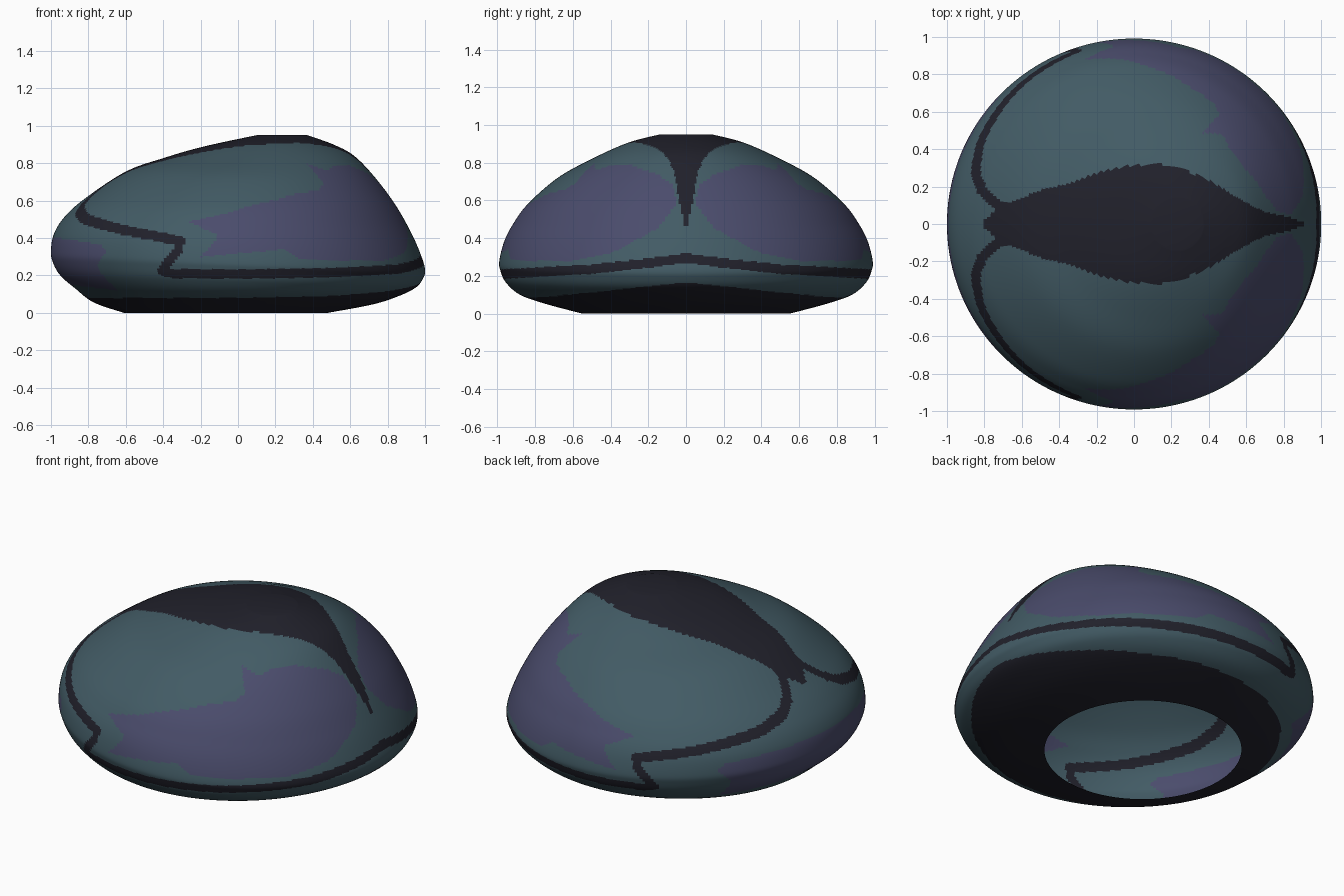
import bpy
import bmesh
from math import atan2, cos, degrees, pi, radians, sin
from mathutils import Vector
from mathutils.geometry import intersect_point_line

SIDES = 400
STEPS = 11

if "Cube" in bpy.data.objects:
    bpy.data.objects.remove(bpy.data.objects["Cube"], do_unlink=True)


def make_material(name, colour):
    mat = bpy.data.materials.new(name)
    mat.use_nodes = True
    mat.diffuse_color = (*colour, 1)
    mat.node_tree.nodes["Principled BSDF"].inputs["Base Color"].default_value = (*colour, 1)
    return mat


materials = [
    make_material("dusky teal", (0.055, 0.105, 0.130)),
    make_material("muted purple", (0.069, 0.072, 0.150)),
    make_material("near black", (0.015, 0.015, 0.024)),
]
TEAL, PURPLE, BLACK = range(3)

# Tilted rings from the open rim to the crown:
# left x, left z, right x, right z, side y, side z
RINGS = [
    (-.61, 0, .48, 0, .55, 0),
    (-.77, .055, .72, .045, .74, .05),
    (-.87, .13, .86, .09, .88, .10),
    (-.95, .20, .95, .135, .955, .165),
    (-.99, .27, .99, .185, .985, .23),
    (-1, .33, 1, .235, .99, .28),
    (-.985, .42, .97, .33, .965, .38),
    (-.93, .51, .92, .44, .92, .47),
    (-.82, .61, .84, .58, .84, .58),
    (-.60, .755, .73, .727, .68, .72),
    (-.39, .83, .62, .84, .50, .82),
    (-.18, .89, .51, .90, .31, .905),
    (.10, .95, .37, .95, .14, .95),
]

# Marking outlines as (degrees round from the back tip, height)
STRIPE = [(0, .295), (11.5, .268), (30, .235), (60, .215), (90, .207), (111, .210),
          (114.5, .222), (109, .335), (108.5, .385), (118, .412), (128.5, .44),
          (141, .475), (152, .505), (162, .55), (167.5, .60), (172, .67)]
SIDE_PATCH = [(3.5, .58), (5, .68), (12, .74), (27, .79), (40, .78), (45, .76), (53, .80),
              (52, .69), (56, .66), (67, .635), (86, .57), (98, .515), (107, .49),
              (97, .42), (97, .39), (101.5, .30), (75, .34), (70.5, .29),
              (57, .28), (38, .28), (24, .32), (9.7, .45)]
FRONT_PATCH = [(135, .33), (138, .365), (150, .385), (165, .40), (185, .41),
               (185, .16), (155, .14), (137, .12), (140, .25)]
# Height of the dark base by angle, and half-width of the ridge by x
BASE = [(0, .165), (12, .145), (30, .115), (55, .09), (90, .08), (170, .08), (180, .12)]
RIDGE = [(-.81, 0), (-.79, .03), (-.765, .04), (-.74, .10), (-.66, .118), (-.5, .18),
         (-.34, .22), (-.18, .28), (-.02, .312), (.14, .32), (.27, .29), (.41, .23),
         (.57, .13), (.70, .064), (.83, .037), (.93, 0)]


def spline(a, b, c, d, t):
    return b + t * (c - a + t * (2 * a - 5 * b + 4 * c - d + t * (3 * (b - c) + d - a))) / 2


def lookup(table, key):
    for (k0, v0), (k1, v1) in zip(table, table[1:]):
        if k0 <= key <= k1:
            return v0 + (v1 - v0) * (key - k0) / (k1 - k0)
    return 0


def inside(outline, px, pz):
    hit = False
    for (ax, az), (bx, bz) in zip(outline, outline[1:] + outline[:1]):
        if (az > pz) != (bz > pz) and px < ax + (bx - ax) * (pz - az) / (bz - az):
            hit = not hit
    return hit


STRIPE_PATH = [Vector((radians(a) * .96, z, 0)) for a, z in STRIPE]


def near_stripe(angle, z):
    p = Vector((radians(angle) * .96, z, 0))
    for a, b in zip(STRIPE_PATH, STRIPE_PATH[1:]):
        if abs(p.x - (a.x + b.x) / 2) > abs(b.x - a.x) / 2 + .05:
            continue
        _, t = intersect_point_line(p, a, b)
        if (p - a.lerp(b, min(1, max(0, t)))).length < .025:
            return True
    return False


def colour_at(p):
    angle = degrees(atan2(abs(p.y), p.x))
    if p.z < lookup(BASE, angle):
        return BLACK
    if p.z > .42 and abs(p.y) < lookup(RIDGE, p.x):
        return BLACK
    if .15 < p.z < .72 and near_stripe(angle, p.z):
        return BLACK
    if inside(SIDE_PATCH, angle, p.z) or inside(FRONT_PATCH, angle, p.z):
        return PURPLE
    return TEAL


# Shell lofted through the rings, open underneath
bm = bmesh.new()


def add_ring(values):
    xl, zl, xr, zr, ys, zs = values
    mid = (zl + zr) / 2
    ring = []
    for i in range(SIDES):
        c, s = cos(2 * pi * i / SIDES), sin(2 * pi * i / SIDES)
        ring.append(bm.verts.new(((xl + xr) / 2 + (xr - xl) / 2 * c, ys * s,
                                  mid + (zr - zl) / 2 * c + (zs - mid) * s * s)))
    return ring


loops = []
last = len(RINGS) - 1
for k in range(last):
    quad = [RINGS[min(last, max(0, k + j))] for j in (-1, 0, 1, 2)]
    for step in range(STEPS):
        loops.append(add_ring([spline(*v, step / STEPS) for v in zip(*quad)]))
loops.append(add_ring(RINGS[last]))

for low, high in zip(loops, loops[1:]):
    for i in range(SIDES):
        j = (i + 1) % SIDES
        bm.faces.new((low[i], low[j], high[j], high[i]))
bm.faces.new(loops[-1])

# Painted markings by position
for face in bm.faces:
    face.material_index = colour_at(face.calc_center_median())
    face.smooth = True

mesh = bpy.data.meshes.new("shell")
bm.to_mesh(mesh)
bm.free()
for mat in materials:
    mesh.materials.append(mat)
shell = bpy.data.objects.new("shell", mesh)
bpy.context.collection.objects.link(shell)
